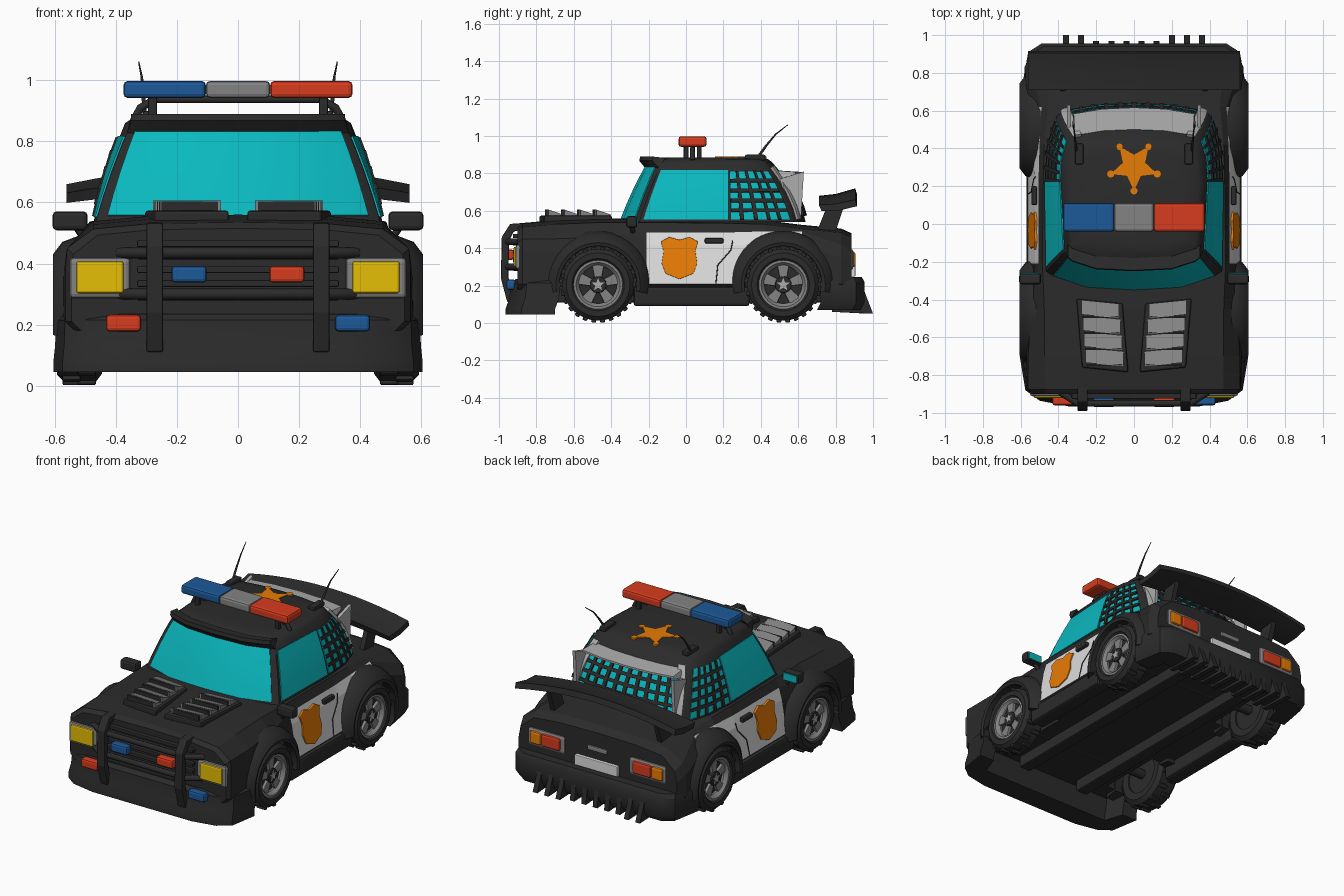
import bpy, bmesh, math
from mathutils import Vector as V, Matrix

if "Cube" in bpy.data.objects:
    bpy.data.objects.remove(bpy.data.objects["Cube"])

def material(name, r, g, b):
    m = bpy.data.materials.new(name)
    m.diffuse_color = (r, g, b, 1)
    m.use_nodes = True
    m.node_tree.nodes["Principled BSDF"].inputs["Base Color"].default_value = m.diffuse_color
    return m
BLACK = material("black", .024, .024, .024)
WHITE = material("white", .72, .72, .72)
PALE = material("pale_grey", .42, .42, .42)
GREY = material("grey", .23, .23, .23)
TEAL = material("teal_glass", .003, .48, .52)
BLUE = material("blue", .012, .10, .32)
RED = material("red", .68, .045, .013)
YELLOW = material("yellow", .78, .52, .002)
ORANGE = material("orange", .84, .21, .002)

def make(name, bm, mat, smooth=True, bevel=0):
    bmesh.ops.recalc_face_normals(bm, faces=bm.faces)
    for f in bm.faces:
        f.smooth = smooth
    for e in bm.edges:
        e.smooth = len(e.link_faces) == 2 and e.calc_face_angle(0) < .6
    me = bpy.data.meshes.new(name)
    bm.to_mesh(me)
    bm.free()
    me.materials.append(mat)
    o = bpy.data.objects.new(name, me)
    bpy.context.collection.objects.link(o)
    if bevel:
        b = o.modifiers.new("bevel", 'BEVEL')
        b.width, b.segments = bevel, 2
    return o

def loft(name, rings, mat, loop=False, smooth=True, bevel=0):
    bm = bmesh.new()
    rows = [[bm.verts.new(p) for p in r] for r in rings]
    n = len(rows[0])
    for a, b in zip(rows, rows[1:] + rows[:1] if loop else rows[1:]):
        for i in range(n):
            bm.faces.new((a[i], a[(i + 1) % n], b[(i + 1) % n], b[i]))
    if not loop:
        bm.faces.new(rows[0])
        bm.faces.new(rows[-1])
    return make(name, bm, mat, smooth, bevel)

def prism(name, pts, axis, lo, hi, mat, bevel=0):
    put = {'x': lambda p, d: (d, *p), 'y': lambda p, d: (p[0], d, p[1]), 'z': lambda p, d: (*p, d)}[axis]
    return loft(name, [[put(p, d) for p in pts] for d in sorted((lo, hi))], mat, False, False, bevel)

def box(name, c, s, mat, bevel=.008, rot=0):
    bm = bmesh.new()
    bmesh.ops.create_cube(bm, size=1, matrix=Matrix.Translation(c) @ Matrix.Rotation(rot, 4, 'X') @ Matrix.Diagonal((*s, 1)))
    return make(name, bm, mat, False, bevel)

def tube(name, pts, r, mat, tip=1):
    cu = bpy.data.curves.new(name, 'CURVE')
    cu.dimensions, cu.bevel_depth, cu.bevel_resolution, cu.use_fill_caps = '3D', r, 2, True
    sp = cu.splines.new('POLY')
    sp.points.add(len(pts) - 1)
    for i, p in enumerate(pts):
        sp.points[i].co = (*p, 1)
        sp.points[i].radius = 1 + (tip - 1) * i / (len(pts) - 1)
    cu.materials.append(mat)
    bpy.context.collection.objects.link(bpy.data.objects.new(name, cu))

def mirrored(half):
    return half + [(-x, y) for x, y in reversed(half) if x > 0]

def star(cx, cy, R, r, turn):
    return [(cx + (R, r)[i % 2] * math.cos(turn + i * math.pi / 5),
             cy + (R, r)[i % 2] * math.sin(turn + i * math.pi / 5)) for i in range(10)]

def disc(y, z, r, n=24):
    return [(y + r * math.cos(i * math.tau / n), z + r * math.sin(i * math.tau / n)) for i in range(n)]

# Main body: cross-sections (y, sill width, mid width, shoulder width, top width, shoulder z, top z)
secs = [(-.90, .545, .545, .54, .46, .43, .515), (-.875, .565, .565, .56, .475, .45, .535), (-.7, .575, .57, .56, .475, .45, .55),
        (-.45, .56, .555, .545, .475, .46, .56), (-.21, .56, .525, .505, .485, .485, .56), (.25, .56, .525, .505, .48, .485, .555),
        (.42, .56, .53, .50, .475, .49, .55), (.62, .57, .56, .49, .455, .49, .525), (.83, .58, .58, .56, .47, .42, .505), (.885, .555, .555, .54, .45, .38, .48)]
rings = []
for y, w, wm, ws, wt, zs, zt in secs:
    half = [(0, zt), (wt * .6, zt - .004), (wt, zt - .022), (ws, zs), (wm, zs - .07), (w, .21), (w - .03, .18)]
    rings.append([(x, y, z) for x, z in mirrored(half)])
body = loft("body", rings, BLACK, smooth=False)
body.data.materials.append(WHITE)
for f in body.data.polygons:
    if abs(f.normal.x) > .5 and -.21 < f.center.y < .6 and .2 < f.center.z < .478:
        f.material_index = 1

# Wheel wells, fenders and wheels
FENDER = [(.42, .288), (.52, .287), (.575, .266), (.606, .225), (.60, .207), (.42, .205)]
TYRE = [(.45, .12), (.445, .165), (.465, .192), (.57, .192), (.592, .17), (.592, .14), (.57, .12)]
RIM = [(.54, .10), (.54, .132), (.582, .132), (.582, .118), (.56, .10)]
def lathe(name, prof, s, yc, zc, a0, a1, n, mat):
    full = a1 - a0 >= 360
    ang = [math.radians(a0 + (a1 - a0) * i / n) for i in range(n if full else n + 1)]
    loft(name, [[(s * x, yc + r * math.cos(a), zc + r * math.sin(a)) for x, r in prof] for a in ang], mat, full)
for s in (-1, 1):
    for yc, end in ((-.47, "front"), (.52, "rear")):
        zc = .205
        well = prism(end + "_wheel_well_cutter", disc(yc, zc, .212, 32), 'x', s * .36, s * .8, BLACK)
        well.hide_render = True
        cut = body.modifiers.new("wheel_well", 'BOOLEAN')
        cut.operation, cut.object, cut.solver = 'DIFFERENCE', well, 'EXACT'
        lathe(end + "_fender", FENDER, s, yc, zc, -10, 190, 24, BLACK)
        lathe(end + "_tyre", TYRE, s, yc, zc, 0, 360, 32, BLACK)
        lathe(end + "_rim_ring", RIM, s, yc, zc, 0, 360, 30, GREY)
        prism(end + "_rim_back", disc(yc, zc, .125), 'x', s * .46, s * .548, BLACK)
        prism(end + "_hub", disc(yc, zc, .045, 15), 'x', s * .54, s * .575, BLACK, .005)
        prism(end + "_hub_star", star(yc, zc, .036, .016, math.pi / 2), 'x', s * .57, s * .581, PALE)
        for k in range(5):
            a = math.pi / 2 + k * math.tau / 5
            at = lambda r, d: (yc + r * math.cos(a + d), zc + r * math.sin(a + d))
            prism(end + "_spoke", [at(.04, -.5), at(.122, -.28), at(.122, .28), at(.04, .5)], 'x', s * .54, s * .566, GREY, .004)
        for k in range(26):
            a = k * math.tau / 26
            box(end + "_tyre_lug", (s * (.495 if k % 2 else .545), yc + .191 * math.cos(a), zc + .191 * math.sin(a)),
                (.06, .026, .026), BLACK, .006, a - math.pi / 2)

# Cabin: a surface P(u, t), u round the outline from the nose, t up from belt to roof
LOW = [(0, -.35), (.25, -.335), (.43, -.275), (.465, -.25), (.472, .22), (.457, .42), (.41, .57), (.37, .60), (.2, .63), (0, .64)]
TOP = [(0, -.20), (.2, -.19), (.325, -.15), (.35, -.13), (.37, .22), (.36, .33), (.33, .41), (.29, .435), (.15, .455), (0, .46)]
def P(u, t):
    u, s = u % 18, 1
    if u > 9:
        u, s = 18 - u, -1
    i = min(int(u), 8)
    p = V(LOW[i]).lerp(V(LOW[i + 1]), u - i).lerp(V(TOP[i]).lerp(V(TOP[i + 1]), u - i), t)
    p += (p - V((0, .12))).normalized() * 4 * t * (1 - t) * (.008 + .024 * min(1, max(0, (u - 4) / 3)))
    return V((s * p.x, p.y, .54 + .32 * t))
def patch(name, u0, u1, t0, t1, off, mat):
    ts = [t0 + (t1 - t0) * k / 4 for k in range(5)]
    rr = []
    for u in sorted({u0, u1} | {k for k in range(-20, 20) if u0 < k < u1}):
        c = min(max(u, u0 + .02), u1 - .02)
        ns = [(P(c + .01, t) - P(c - .01, t)).cross(P(c, t + .01) - P(c, t - .01)).normalized() for t in ts]
        rr.append([P(u, t) + n * off for t, n in zip(ts, ns)] + [P(u, t) - n * .012 for t, n in zip(ts, ns)][::-1])
    loft(name, rr, mat)
rings = [[P(u, t) for u in range(18)] for t in (0, .25, .5, .75, 1)]
for k, z in ((.93, .877), (.75, .886)):
    rings.append([V((p.x * k, .14 + (p.y - .14) * k, z)) for p in rings[4]])
loft("cabin", rings, BLACK)
loft("roof_visor", [[P(u, 1) + V((0, .02, .022)), P(u, 1) + V((0, -.045, .03)), P(u, 1) + V((0, -.05, .008)), P(u, .9)]
                    for u in (-3, -2, -1, 0, 1, 2, 3)], BLACK)
patch("windshield", -2, 2, .05, .93, .006, TEAL)
patch("rear_window", 7.15, 10.85, .1, .74, .005, TEAL)
for k in range(1, 10):
    patch("rear_grid_bar", 7.15 + .37 * k - .06, 7.15 + .37 * k + .06, .1, .74, .014, BLACK)
for t in (.26, .42, .58):
    patch("rear_grid_rail", 7.15, 10.85, t - .028, t + .028, .014, BLACK)
for s in (-1, 1):
    side = lambda n, a, b, *r: patch(n, min(s * a, s * b), max(s * a, s * b), *r)
    side("side_window", 3.04, 4.02, .04, .86, .006, TEAL)
    side("side_rear_window", 4.1, 5.92, .04, .84, .005, TEAL)
    for u in (4.4, 4.78, 5.16, 5.55):
        side("side_grid_bar", u - .055, u + .055, .04, .84, .014, BLACK)
    for t in (.19, .35, .52, .68):
        side("side_grid_rail", 4.1, 5.92, t - .028, t + .028, .014, BLACK)
    side("rear_window_frame", 6.75, 7.2, .04, .9, .016, PALE)
    prism("rear_visor_cheek", [(.5, .77), (.63, .81), (.615, .56), (.57, .56)], 'x', s * .335, s * .355, PALE)
loft("rear_visor", [[P(u, .86), P(u, .8) + V((0, .10, .012)), P(u, .8) + V((0, .10, 0)), P(u, .72)] for u in (7, 8, 9, 10, 11)], PALE)

# Roof star, light bar and antennas
prism("roof_star", star(0, .305, .13, .062, -math.pi / 2), 'z', .88, .8895, ORANGE)
for i in range(5):
    a = -math.pi / 2 + i * math.tau / 5
    prism("star_tip", disc(.13 * math.cos(a), .305 + .13 * math.sin(a), .019, 12), 'z', .87, .8905, ORANGE)
for x, w, m, n in ((-.24, .27, BLUE, "blue_beacon"), (0, .21, GREY, "beacon_centre"), (.24, .27, RED, "red_beacon")):
    box(n, (x, .035, .97), (w, .15, .056), m, .014)
tube("light_bar_frame", [(-.34, .035, .87), (-.32, .035, .91), (-.27, .035, .938), (.27, .035, .938), (.32, .035, .91), (.34, .035, .87)], .013, BLACK)
for s in (-1, 1):
    for y in (0, .07):
        box("light_bar_leg", (s * .28, y, .905), (.03, .025, .09), BLACK, .005)
    box("antenna_base", (s * .29, .37, .885), (.045, .11, .03), BLACK)
    tube("antenna", [(s * .305, .38, .88), (s * .31, .43, .95), (s * .315, .48, 1.01), (s * .325, .545, 1.06)], .008, BLACK, .25)

    # Hood vents with louvres
    prism("hood_vent_frame", [(s * .03, -.785), (s * .275, -.76), (s * .305, -.395), (s * .06, -.42)], 'z', .53, .574, BLACK, .01)
    for k in range(4):
        y, x = -.708 + k * .085, s * (.156 + k * .0075)
        loft("hood_louvre", [[(x + d, y + s * d * .1 + a, z) for a, z in ((-.036, .56), (.041, .56), (.041, .58), (-.036, .606))]
                             for d in (-.1, .1)], GREY)
        box("louvre_opening", (x, y - .039, .587), (.19, .012, .034), BLACK, 0)

# Front end: grille, lamps, bull bar, bumper
for z in (.29, .335, .38, .425, .465):
    box("grille_slat", (0, -.91, z), (.66, .03, .022), BLACK, .004)
for s in (-1, 1):
    box("headlight_bezel", (s * .452, -.872, .353), (.20, .08, .135), GREY, .015)
    box("headlight", (s * .452, -.912, .355), (.155, .02, .105), YELLOW, .008)
    box("grille_lamp", (s * .16, -.945, .365), (.115, .05, .055), RED if s > 0 else BLUE, .012)
    box("bumper_lamp", (s * .375, -.935, .205), (.115, .05, .055), BLUE if s > 0 else RED, .012)
    bar = [(-.87, .535), (-.94, .53), (-.985, .46), (-.99, .24), (-.955, .11), (-.92, .11), (-.95, .25), (-.945, .44), (-.92, .49), (-.87, .50)]
    prism("bull_bar_upright", bar, 'x', s * .245, s * .30, BLACK, .006)
for z in (.435, .3):
    tube("bull_bar_rail", [(-.39, -.89, z), (-.3, -.95, z), (.3, -.95, z), (.39, -.89, z)], .018, BLACK)
FRONT = mirrored([(0, -.945), (.35, -.945), (.5, -.915), (.575, -.86), (.605, -.68), (.5, -.68), (.46, -.8), (0, -.8)])
loft("front_bumper", [[(x * k, y + d, z) for x, y in FRONT] for k, d, z in ((1, -.02, .045), (1, -.02, .075), (.99, 0, .13), (.985, .01, .215), (.96, .035, .235))], BLACK)

# Doors with sloping badges, skirts, mirrors and chassis
SHIELD = mirrored([(0, .445), (.055, .46), (.1, .435), (.085, .385), (.095, .32), (.075, .265), (0, .235)])
for s in (-1, 1):
    loft("door_badge", [[(s * (.568 + d - (z - .21) * .17), y - .035, z) for y, z in SHIELD] for d in (-.03, 0)], ORANGE, smooth=False, bevel=.003)
    box("door_handle", (s * .528, .15, .44), (.03, .1, .03), BLACK)
    tube("door_seam", [(s * .522, .25, .44), (s * .53, .24, .39), (s * .545, .17, .31), (s * .56, .16, .21)], .003, BLACK)
    box("side_skirt", (s * .52, .03, .143), (.10, .62, .105), BLACK, .015)
    tube("mirror_arm", [(s * .47, -.27, .48), (s * .51, -.285, .49), (s * .535, -.29, .53)], .013, BLACK)
    box("mirror", (s * .55, -.29, .54), (.115, .06, .062), BLACK, .014)
    box("mirror_glass", (s * .55, -.259, .54), (.095, .006, .045), TEAL, 0)
    box("chassis_rail", (s * .22, 0, .15), (.08, 1.5, .08), BLACK)
for y in (-.47, .52):
    tube("axle", [(-.5, y, .205), (.5, y, .205)], .03, BLACK)

# Rear end: bumper, spikes, lamps, plate, wing
REAR = mirrored([(0, .955), (.49, .955), (.56, .91), (.595, .72), (.48, .72), (.45, .82), (0, .82)])
loft("rear_bumper", [[(x * k, y + d, z) for x, y in REAR] for k, d, z in ((.97, -.02, .07), (1, 0, .11), (1, 0, .22), (.98, -.015, .245))], BLACK)
for k in range(10):
    x = -.36 + k * .08
    prism("rear_spike", [(.78, .10), (.78, .06), (1.0 if abs(x) > .2 else .97, .05), (.95, .18)], 'x', x - .016, x + .016, BLACK)
box("number_plate", (0, .89, .28), (.30, .03, .065), WHITE, .004)
box("trunk_handle", (0, .88, .375), (.14, .03, .03), GREY)
for s in (-1, 1):
    box("tail_lamp_bezel", (s * .355, .875, .34), (.26, .04, .115), GREY, .018)
    box("tail_lamp_red", (s * .32, .892, .34), (.13, .03, .08), RED, .012)
    box("tail_lamp_orange", (s * .427, .892, .34), (.08, .03, .08), ORANGE, .012)
    prism("wing_strut", [(.70, .49), (.80, .49), (.85, .64), (.76, .64)], 'x', s * .36, s * .39, BLACK)
rings = []
for x in [k * .0935 for k in range(-6, 7)]:
    q = .06 * (x / .56) ** 2
    rings.append([(x, y, z - q * f) for y, z, f in ((.71, .68, .8), (.80, .69, .9), (.905, .72, 1), (.915, .685, 1), (.82, .65, .8), (.725, .635, .6))])
loft("wing", rings, BLACK)
